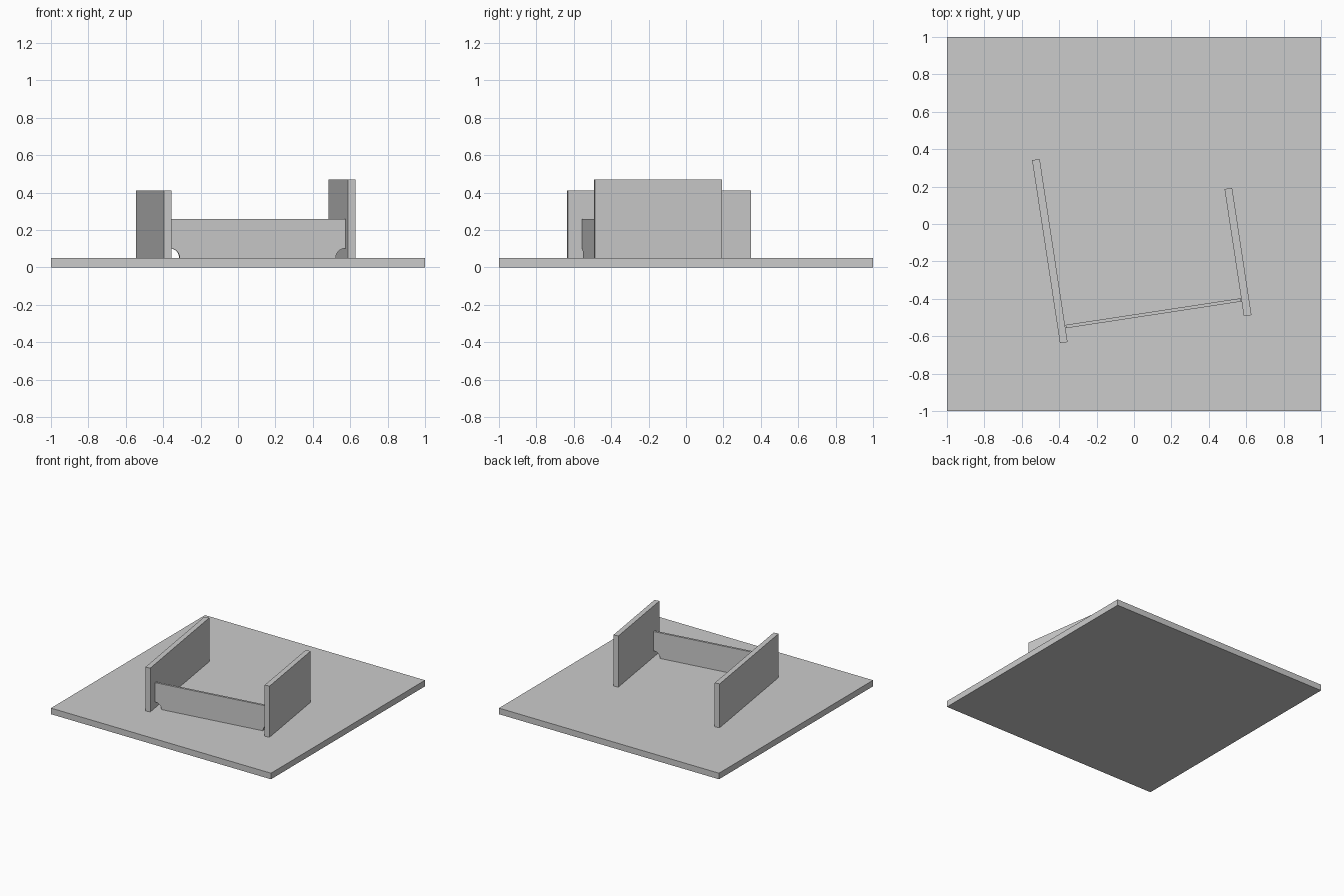
import bpy
import bmesh
from math import radians, cos, sin, pi

cube = bpy.data.objects.get("Cube")
if cube:
    bpy.data.objects.remove(cube, do_unlink=True)

# Single grey material
grey = bpy.data.materials.new("plain grey")
grey.use_nodes = True
COLOUR = (0.6, 0.6, 0.6, 1)
grey.diffuse_color = COLOUR
grey.node_tree.nodes["Principled BSDF"].inputs["Base Color"].default_value = COLOUR

BASE_TOP = 0.05
TURN = radians(8.65)


def extruded_panel(name, profile, thickness, location, turn=0):
    """Extrude an upright x-z profile along y, centred on its thickness."""
    bm = bmesh.new()
    face = bm.faces.new([bm.verts.new((x, -thickness / 2, z)) for x, z in profile])
    new = bmesh.ops.extrude_face_region(bm, geom=[face])["geom"]
    moved = [v for v in new if isinstance(v, bmesh.types.BMVert)]
    bmesh.ops.translate(bm, verts=moved, vec=(0, thickness, 0))
    bmesh.ops.recalc_face_normals(bm, faces=bm.faces)
    mesh = bpy.data.meshes.new(name)
    bm.to_mesh(mesh)
    bm.free()
    mesh.materials.append(grey)
    obj = bpy.data.objects.new(name, mesh)
    obj.location = location
    obj.rotation_euler.z = turn
    bpy.context.collection.objects.link(obj)
    return obj


def rectangle(width, height):
    w = width / 2
    return [(-w, 0), (w, 0), (w, height), (-w, height)]


def notched_board(width, height, radius, steps=12):
    """Rectangle with a quarter circle cut from each bottom corner."""
    w = width / 2
    arc = [(radius * cos(pi / 2 * i / steps), radius * sin(pi / 2 * i / steps))
           for i in range(steps + 1)]
    right = [(w - x, z) for x, z in arc]
    left = [(x - w, z) for x, z in reversed(arc)]
    return right + [(w, height), (-w, height)] + left


# Square base slab
extruded_panel("base_slab", rectangle(2, BASE_TOP), 2, (0, 0, 0))

# Two parallel side walls
extruded_panel("right_wall", rectangle(0.041, 0.36), 0.99,
               (-0.45, -0.145, BASE_TOP), TURN)
extruded_panel("left_wall", rectangle(0.041, 0.42), 0.688,
               (0.556, -0.15, BASE_TOP), TURN)

# Thin cross board between the walls
extruded_panel("cross_board", notched_board(0.948, 0.21, 0.052), 0.018,
               (0.104, -0.477, BASE_TOP), TURN)
